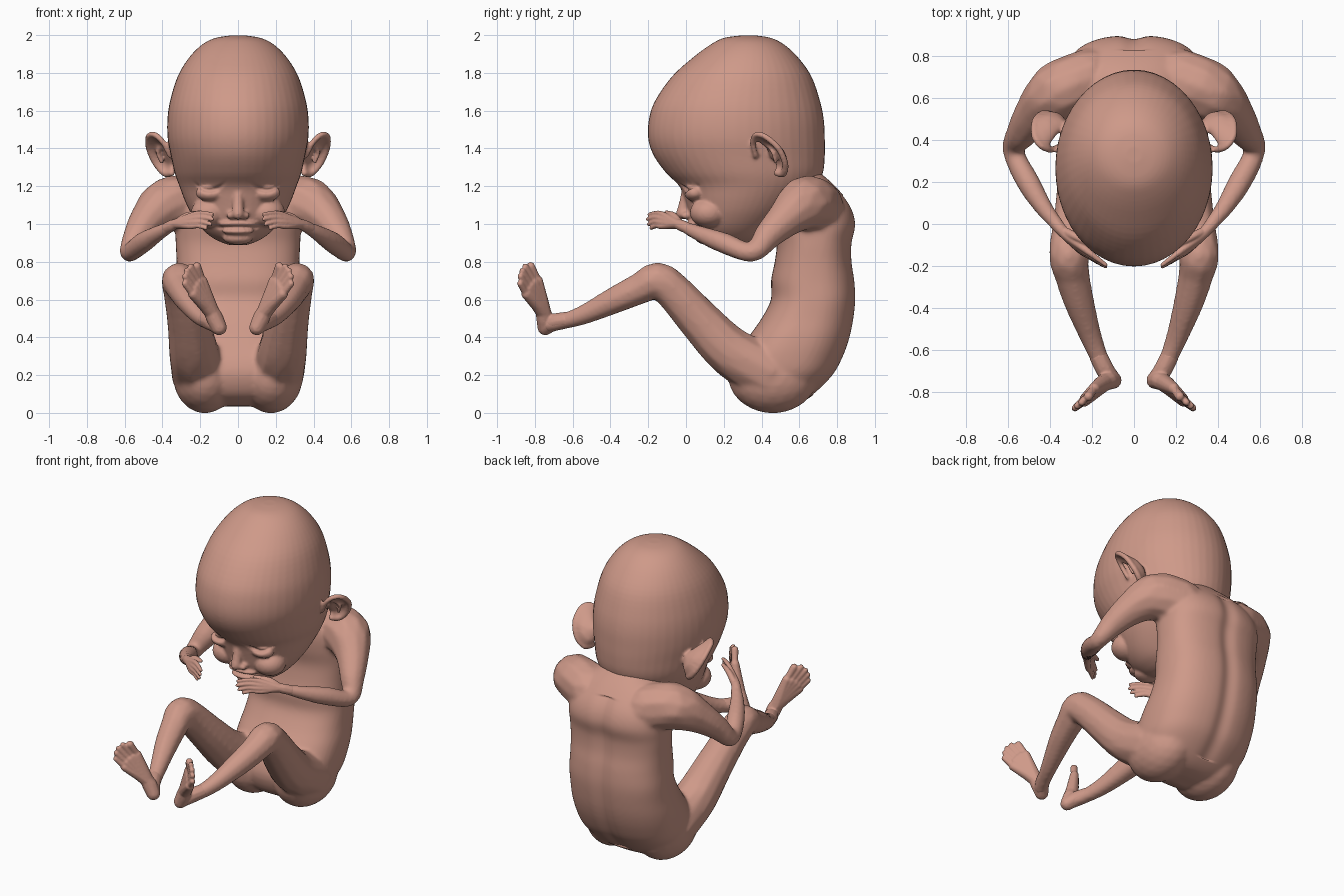
import bpy, bmesh, math
from mathutils import Vector

if "Cube" in bpy.data.objects:
    bpy.data.objects.remove(bpy.data.objects["Cube"])

skin = bpy.data.materials.new("warm skin")
skin.diffuse_color = (0.62, 0.32, 0.25, 1)
skin.use_nodes = True
skin.node_tree.nodes["Principled BSDF"].inputs["Base Color"].default_value = skin.diffuse_color


def smooth_points(pts, n):
    """Catmull-Rom resampling of tuples of any length."""
    out = []
    for i in range(len(pts) - 1):
        a, b, c, d = (Vector(pts[max(0, min(len(pts) - 1, i + k))]) for k in (-1, 0, 1, 2))
        for s in range(n):
            t = s / n
            out.append(0.5 * (2 * b + (c - a) * t + (2 * a - 5 * b + 4 * c - d) * t * t
                              + (3 * b - a - 3 * c + d) * t ** 3))
    return out + [Vector(pts[-1])]


def stack(bm, sections, power, sides=48):
    """Loft of horizontal rounded sections: z, front y, back y, half width."""
    rings = []
    for z, yf, yb, w in smooth_points(sections, 4):
        ring = []
        for k in range(sides):
            a = 2 * math.pi * k / sides
            c, s = math.cos(a), math.sin(a)
            x = w * math.copysign(abs(c) ** (2 / power), c)
            y = (yf + yb) / 2 + (yb - yf) / 2 * math.copysign(abs(s) ** (2 / power), s)
            ring.append(bm.verts.new((x, y, z)))
        rings.append(ring)
    for r, q in zip(rings, rings[1:]):
        for k in range(sides):
            bm.faces.new((r[k], r[k - 1], q[k - 1], q[k]))
    bm.faces.new(rings[0])
    bm.faces.new(rings[-1][::-1])
    bmesh.ops.recalc_face_normals(bm, faces=bm.faces[:])


def blob(bm, centre, size):
    """Ellipsoid."""
    made = bmesh.ops.create_icosphere(bm, subdivisions=3, radius=1)["verts"]
    for v in made:
        v.co = Vector(v.co[i] * size[i] + centre[i] for i in range(3))


def limb(bm, pts, n=4):
    """Rounded tube through (x, y, z, radius) points, as hulls of neighbouring spheres."""
    path = smooth_points(pts, n)
    for a, b in zip(path, path[1:]):
        part = bmesh.new()
        for p in (a, b):
            made = bmesh.ops.create_icosphere(part, subdivisions=2, radius=p[3])["verts"]
            bmesh.ops.translate(part, verts=made, vec=p[:3])
        hull = bmesh.ops.convex_hull(part, input=part.verts[:])
        inner = [g for g in hull["geom_interior"] if isinstance(g, bmesh.types.BMVert)]
        bmesh.ops.delete(part, geom=inner, context='VERTS')
        bmesh.ops.recalc_face_normals(part, faces=part.faces[:])
        tmp = bpy.data.meshes.new("tmp")
        part.to_mesh(tmp)
        part.free()
        bm.from_mesh(tmp)
        bpy.data.meshes.remove(tmp)


def mirrored(p, side):
    return (p[0] * side,) + tuple(p[1:])


def finish(bm, name, voxel, rounds, sculpt=None):
    """Fuse overlapping parts into one skin, relax it and sculpt details."""
    mesh = bpy.data.meshes.new(name)
    bm.to_mesh(mesh)
    bm.free()
    ob = bpy.data.objects.new(name, mesh)
    bpy.context.collection.objects.link(ob)
    rm = ob.modifiers.new("fuse", 'REMESH')
    rm.mode, rm.voxel_size = 'VOXEL', voxel
    sm = ob.modifiers.new("relax", 'SMOOTH')
    sm.factor, sm.iterations = 0.5, rounds
    dg = bpy.context.evaluated_depsgraph_get()
    fused = bpy.data.meshes.new_from_object(ob.evaluated_get(dg))
    ob.modifiers.clear()
    ob.data = fused
    bpy.data.meshes.remove(mesh)
    fused.name = name
    if sculpt:
        for v in fused.vertices:
            sculpt(v.co)
    fused.materials.clear()
    fused.materials.append(skin)
    fused.polygons.foreach_set("use_smooth", [True] * len(fused.polygons))
    fused.update()
    return ob


# Torso with arms and legs
bm = bmesh.new()
stack(bm, [(1.28, .45, .70, .13), (1.2, .45, .79, .24), (1.1, .45, .87, .31), (1.0, .46, .90, .33),
           (.9, .48, .88, .33), (.8, .47, .88, .325), (.7, .45, .895, .325), (.6, .45, .90, .33),
           (.5, .40, .89, .335), (.4, .33, .87, .345), (.3, .27, .835, .345), (.2, .25, .78, .33),
           (.1, .29, .68, .27), (.05, .37, .60, .2), (.035, .42, .52, .12)], 2.5)
for s in (1, -1):
    blob(bm, (.175 * s, .46, .2), (.17, .24, .203))
    limb(bm, [mirrored(p, s) for p in (
        (.21, .42, .22, .15), (.235, .24, .32, .135), (.26, .09, .47, .118), (.295, -.06, .635, .103),
        (.31, -.15, .70, .098), (.295, -.24, .66, .085), (.262, -.37, .60, .073),
        (.205, -.54, .52, .053), (.16, -.65, .485, .044), (.125, -.72, .47, .045))])
    limb(bm, [mirrored(p, s) for p in (
        (.22, .69, 1.09, .15), (.36, .63, 1.11, .145), (.46, .54, 1.04, .105), (.53, .44, .945, .077),
        (.575, .35, .85, .052), (.505, .2, .9, .057), (.425, .07, .95, .043), (.35, -.02, .99, .03))])


def spine_groove(co):
    if co.y > .65 and .1 < co.z < 1.15:
        co.y -= .018 * math.exp(-(co.x / .05) ** 2)


finish(bm, "body", .012, 8, spine_groove)

# Head with facial features and ears
bm = bmesh.new()
stack(bm, [(1.998, .29, .37, .04), (1.985, .20, .45, .12), (1.95, .13, .52, .19), (1.88, .035, .595, .26),
           (1.78, -.075, .665, .32), (1.65, -.165, .71, .36), (1.55, -.197, .73, .374),
           (1.45, -.2, .735, .372), (1.36, -.17, .735, .355), (1.27, -.105, .725, .335),
           (1.2, -.035, .69, .31), (1.12, -.005, .62, .28), (1.05, .015, .55, .245),
           (.98, .045, .47, .195), (.93, .09, .41, .14), (.90, .15, .35, .08), (.888, .2, .3, .04)], 2)
limb(bm, [(0, .0, 1.17, .025), (0, -.01, 1.1, .03), (0, -.022, 1.055, .033)])  # nose
blob(bm, (0, .05, 1.0), (.1, .05, .022))   # upper lip
blob(bm, (0, .06, .962), (.085, .05, .02))  # lower lip
blob(bm, (0, .11, .925), (.08, .06, .035))  # chin
for s in (1, -1):
    blob(bm, (.036 * s, .0, 1.045), (.026, .028, .02))      # nostril wing
    blob(bm, (.145 * s, .045, 1.165), (.08, .055, .045))    # eyelid
    blob(bm, (.15 * s, .12, 1.06), (.1, .1, .08))           # cheek
    rim = [mirrored(p, s) for p in (
        (.36, .37, 1.36, .014), (.395, .355, 1.43, .016), (.44, .37, 1.472, .016),
        (.475, .42, 1.462, .016), (.472, .49, 1.40, .017), (.435, .525, 1.32, .018),
        (.385, .515, 1.268, .02), (.35, .48, 1.27, .018))]
    limb(bm, rim)
    root = (.35 * s, .47, 1.37, .03)
    for p in smooth_points(rim, 3)[5:]:                     # ear bowl
        mid = ((p[0] + root[0]) / 2 - .004 * s, (p[1] + root[1]) / 2 + .02, (p[2] + root[2]) / 2, .018)
        limb(bm, [root, mid, tuple(p[:3]) + (.013,)], 2)
    limb(bm, [mirrored(p, s) for p in (                     # inner ear fold
        (.40, .43, 1.42, .012), (.425, .46, 1.38, .012), (.405, .475, 1.33, .012))])


def face_creases(co):
    if co.y > .2:
        return
    ax = abs(co.x)
    eye = math.exp(-((ax - .15) / .065) ** 4)
    line = 1.178 + 6 * (ax - .15) ** 2
    co.y += .022 * eye * math.exp(-((co.z - line) / .011) ** 2)
    lips = math.exp(-(co.x / .1) ** 4)
    co.y += .025 * lips * math.exp(-((co.z - .982) / .01) ** 2)


finish(bm, "head", .009, 4, face_creases)

# Hands: palm rays from the wrist, four fingers and a thumb
knuckles = [(.235, -.12, 1.048), (.24, -.127, 1.027), (.247, -.13, 1.007), (.257, -.125, .988)]
tips = [(.135, -.195, 1.05), (.135, -.203, 1.025), (.145, -.198, .998), (.17, -.185, .978)]
# Feet: rays from the heel, five toes
bases = [(.19, -.785, .70), (.208, -.805, .693), (.222, -.822, .678), (.233, -.835, .658), (.238, -.845, .63)]
toes = [(.218, -.822, .776), (.25, -.85, .775), (.27, -.866, .752), (.28, -.876, .722), (.282, -.878, .685)]
for s, label in ((1, "left"), (-1, "right")):
    bm = bmesh.new()
    for k, t in zip(knuckles, tips):
        bend = tuple((a + b) / 2 for a, b in zip(k, t))
        limb(bm, [mirrored(p, s) for p in (
            (.38, .01, .977, .031), (.33, -.045, 1.0, .027), k + (.017,),
            (bend[0], bend[1], bend[2] + .008, .0135), t + (.01,))], 3)
    limb(bm, [mirrored(p, s) for p in (
        (.32, -.04, 1.01, .022), (.27, -.065, 1.045, .018), (.2, -.105, 1.06, .012))], 3)
    finish(bm, label + "_hand", .005, 2)

    bm = bmesh.new()
    limb(bm, [mirrored(p, s) for p in (
        (.17, -.63, .492, .044), (.135, -.70, .48, .045), (.10, -.745, .452, .042))])
    for i, (b, t) in enumerate(zip(bases, toes)):
        limb(bm, [mirrored(p, s) for p in (
            (.10, -.745, .452, .042), (.14, -.755, .535, .042), b + (.028,))], 3)
        limb(bm, [mirrored(p, s) for p in (b + (.02,), t + (.023 if i == 0 else .017,))], 2)
    finish(bm, label + "_foot", .006, 3)
